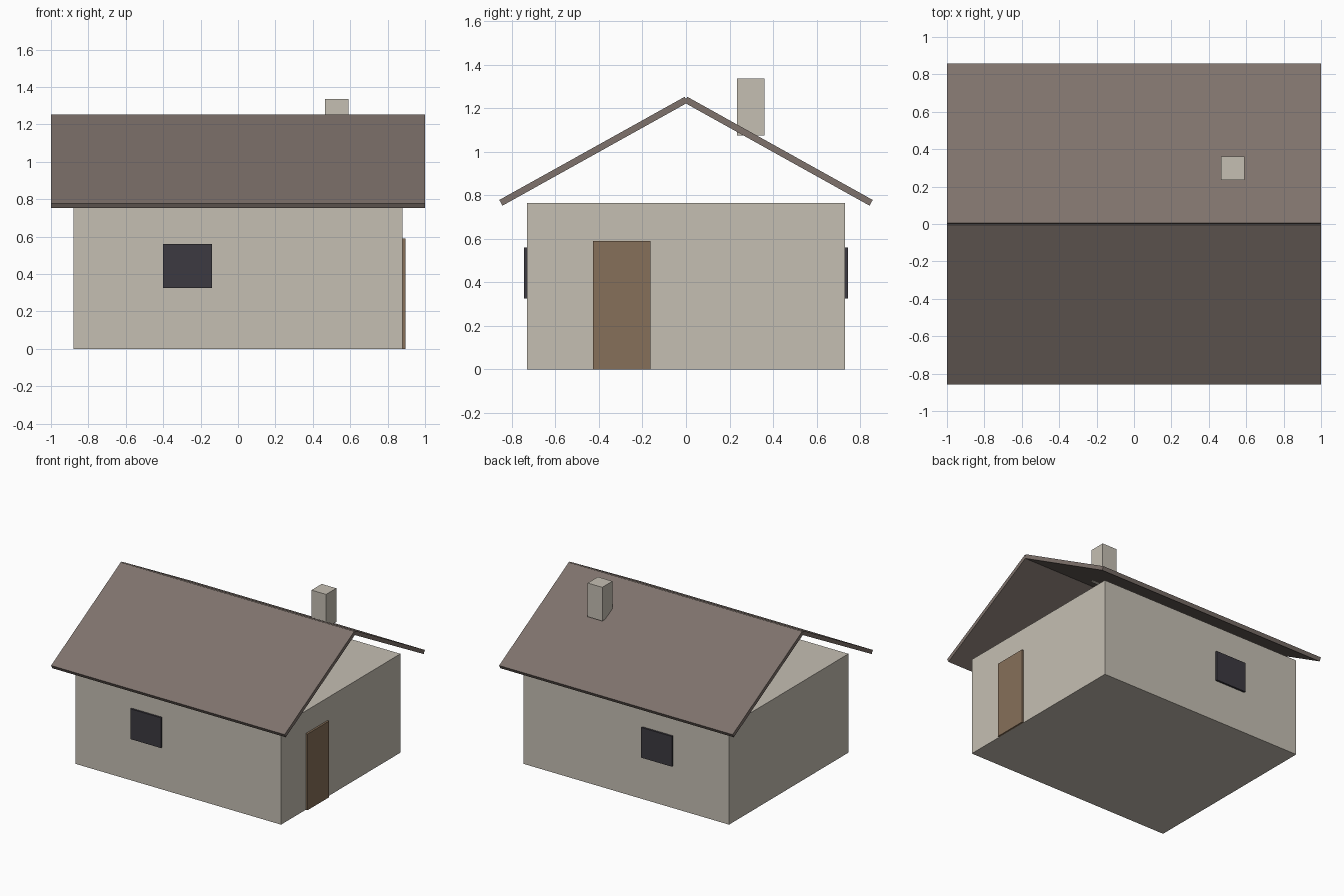
import bpy, bmesh
from mathutils import Vector

if "Cube" in bpy.data.objects:
    bpy.data.objects.remove(bpy.data.objects["Cube"])


def material(name, rgb):
    m = bpy.data.materials.new(name)
    m.diffuse_color = (*rgb, 1)
    m.use_nodes = True
    m.node_tree.nodes["Principled BSDF"].inputs["Base Color"].default_value = m.diffuse_color
    return m


plaster = material("plaster", (0.56, 0.52, 0.45))
tiles = material("roof_tiles", (0.21, 0.17, 0.15))
glass = material("dark_glass", (0.045, 0.042, 0.052))
wood = material("door_wood", (0.24, 0.16, 0.10))


def prism(name, profile, x0, x1, mat):
    """Extrude a (y, z) profile along x."""
    bm = bmesh.new()
    face = bm.faces.new([bm.verts.new((x0, y, z)) for y, z in profile])
    ext = bmesh.ops.extrude_face_region(bm, geom=[face])
    moved = [g for g in ext["geom"] if isinstance(g, bmesh.types.BMVert)]
    bmesh.ops.translate(bm, verts=moved, vec=(x1 - x0, 0, 0))
    bmesh.ops.recalc_face_normals(bm, faces=bm.faces)
    mesh = bpy.data.meshes.new(name)
    bm.to_mesh(mesh)
    bm.free()
    mesh.materials.append(mat)
    ob = bpy.data.objects.new(name, mesh)
    bpy.context.collection.objects.link(ob)
    return ob


def box(name, x, y, z, mat):
    return prism(name, [(y[0], z[0]), (y[1], z[0]), (y[1], z[1]), (y[0], z[1])],
                 x[0], x[1], mat)


# House body, door and chimney
box("walls", (-0.88, 0.88), (-0.73, 0.73), (0, 0.765), plaster)
box("door", (0.865, 0.895), (-0.427, -0.163), (0, 0.59), wood)
box("chimney", (0.465, 0.59), (0.235, 0.36), (1.075, 1.336), plaster)

# Roof slab section: top edge from ridge to eave, offset by its thickness
ridge, eave = Vector((0.006, 1.252)), Vector((0.858, 0.778))
slope = (eave - ridge).normalized()
drop = Vector((slope.y, -slope.x)) * 0.03
section = [ridge, eave, eave + drop, ridge + drop]

# Matching roof slopes and windows on front and back
for side, s in (("front", -1), ("back", 1)):
    prism(f"roof_{side}", [(s * p.x, p.y) for p in section], -1, 1, tiles)
    box(f"window_{side}", (-0.40, -0.138), (s * 0.715, s * 0.745), (0.326, 0.56), glass)
